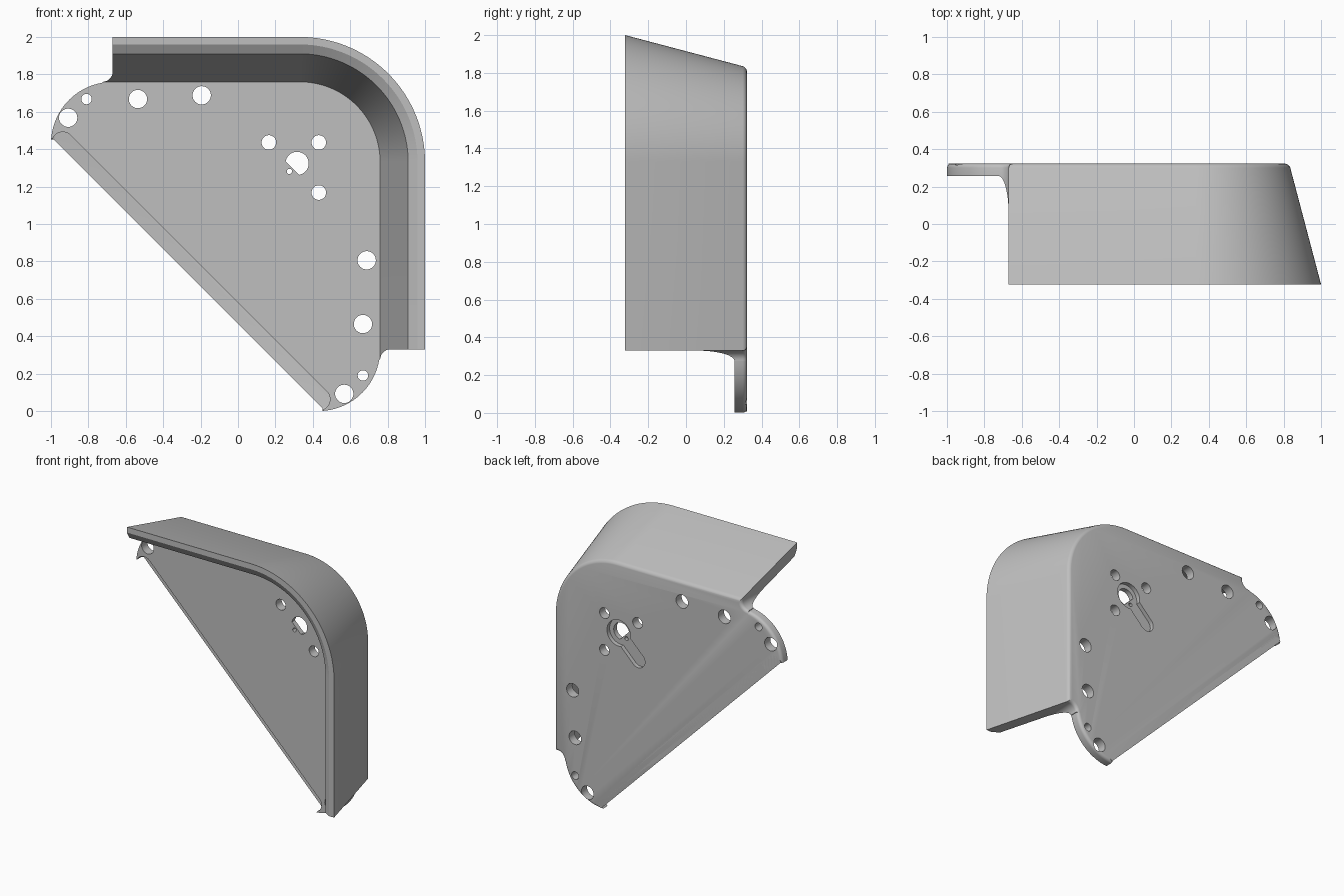
import bpy
import bmesh
from math import sin, cos, pi, radians

if "Cube" in bpy.data.objects:
    bpy.data.objects.remove(bpy.data.objects["Cube"])

FRONT, BACK, FLOOR = -0.3225, 0.3225, 0.257   # depths along y
ROUND = 0.022                                 # rounding of the rear rim

grey = bpy.data.materials.new("plain grey")
grey.use_nodes = True
colour = (0.52, 0.52, 0.52, 1)
grey.diffuse_color = colour
grey.node_tree.nodes["Principled BSDF"].inputs["Base Color"].default_value = colour


def arc(cx, cz, r, start, end, n):
    angles = [radians(start + (end - start) * i / n) for i in range(n + 1)]
    return [(cx + r * cos(a), cz + r * sin(a)) for a in angles]


def swap(x, z):
    """Reflect across the diagonal symmetry line."""
    return z - 1, x + 1


def add_loft(bm, sections):
    """Join (y, outline) sections into a closed solid."""
    rings = [[bm.verts.new((x, y, z)) for x, z in pts] for y, pts in sections]
    n = len(rings[0])
    for a, b in zip(rings, rings[1:]):
        for i in range(n):
            j = (i + 1) % n
            bm.faces.new((a[i], a[j], b[j], b[i]))
    bm.faces.new(rings[0])
    bm.faces.new(rings[-1])


def make_object(name, solids):
    bm = bmesh.new()
    for sections in solids:
        add_loft(bm, sections)
    bmesh.ops.recalc_face_normals(bm, faces=bm.faces)
    mesh = bpy.data.meshes.new(name)
    bm.to_mesh(mesh)
    bm.free()
    mesh.materials.append(grey)
    obj = bpy.data.objects.new(name, mesh)
    bpy.context.collection.objects.link(obj)
    return obj


def combine(target, cutter, operation):
    cutter.hide_render = True
    mod = target.modifiers.new("cut", "BOOLEAN")
    mod.operation = operation
    mod.solver = "EXACT"
    mod.object = cutter
    bpy.context.view_layer.objects.active = target
    bpy.ops.object.modifier_apply(modifier=mod.name)
    bpy.data.objects.remove(cutter)


def outline(d):
    """Side plate with hooked ears and filleted wall ends, inset by d."""
    half = arc(-0.937, 1.432, 0.06, 45, 155, 10)            # hook notch
    half += arc(-0.67, 1.43, 0.33 - d, 176, 99.6, 20)       # ear
    half += arc(-0.725, 1.815, 0.055 + d, -90, 0, 8)        # fillet
    half += [(-0.67 + d, 2.2)]                              # wall end
    return half + [(1.2, 2.2)] + [swap(*p) for p in reversed(half)]


def corner(r):
    """Rounded corner that runs far off to the left and below."""
    return [(-2, 1.33 + r)] + arc(0.33, 1.33, r, 90, 0, 40) + [(0.33 + r, -1), (-2, -1)]


def rounding():
    """Inset and depth steps of the rounded rear rim."""
    for i in range(5):
        a = pi / 2 * i / 4
        yield ROUND * (1 - cos(a)), BACK - ROUND * (1 - sin(a))


# Plate and wall, trimmed by the tapered outside and hollowed from the front
body = make_object("corner_guard", [
    [(FRONT - 0.1, outline(0))] + [(y, outline(d)) for d, y in rounding()]])
shell = make_object("outer_taper", [
    [(FRONT, corner(0.67))]
    + [(y, corner(0.67 - 0.264 * (y - FRONT) - d)) for d, y in rounding()]
    ])
# close the shell a hair behind the plate so the rear faces do not coincide
for v in shell.data.vertices:
    if v.co.y > BACK - 0.0001:
        v.co.y = BACK + 0.0005
combine(body, shell, "INTERSECT")

hollow = make_object("inner_hollow", [[
    (FRONT - 0.1, corner(0.63)), (FRONT, corner(0.63)),
    (FRONT + 0.03, corner(0.58)), (FLOOR, corner(0.43))]])
combine(body, hollow, "DIFFERENCE")

# Keyhole recess in the rear face
keyhole = arc(0.316, 1.322, 0.095, 260, 550, 36) + arc(0.16, 1.166, 0.055, 135, 315, 18)
recess = make_object("keyhole_recess", [[(BACK - 0.03, keyhole), (BACK + 0.1, keyhole)]])
combine(body, recess, "DIFFERENCE")

# Bolt holes: mirrored rim holes, three around the hub, pin hole and D-shaped hub
holes = []
for x, z, r in [(-0.908, 1.568, 0.049), (-0.81, 1.668, 0.028),
                (-0.535, 1.668, 0.049), (-0.194, 1.688, 0.049)]:
    holes += [(x, z, r), (*swap(x, z), r)]
holes += [(0.165, 1.436, 0.039), (0.432, 1.436, 0.039), (0.432, 1.168, 0.039),
          (0.275, 1.281, 0.014)]
profiles = [arc(x, z, r, 0, 348.75, 31) for x, z, r in holes]
profiles.append(arc(0.316, 1.324, 0.062, -80, 170, 30))
drills = make_object("drills", [[(0, p), (BACK + 0.2, p)] for p in profiles])
combine(body, drills, "DIFFERENCE")

bpy.ops.object.select_all(action="DESELECT")
body.select_set(True)
bpy.context.view_layer.objects.active = body
bpy.ops.object.shade_smooth_by_angle(angle=radians(28))
